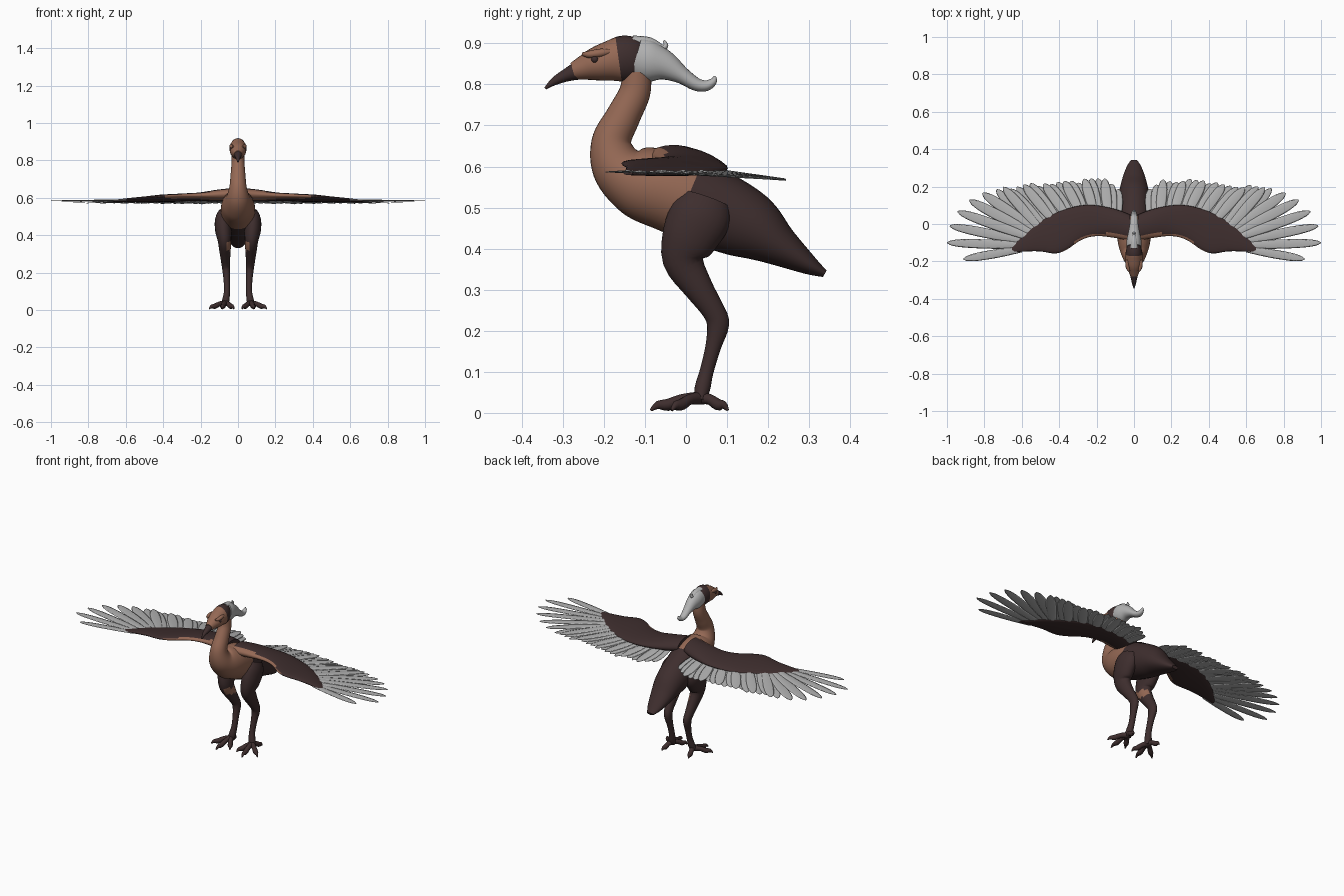
import bpy, bmesh, math, random
from mathutils import Vector

random.seed(4)
if "Cube" in bpy.data.objects:
    bpy.data.objects.remove(bpy.data.objects["Cube"], do_unlink=True)


def material(name, rgb):
    m = bpy.data.materials.new(name)
    m.use_nodes = True
    colour = (*rgb, 1)
    m.diffuse_color = colour
    bsdf = m.node_tree.nodes["Principled BSDF"]
    bsdf.inputs["Base Color"].default_value = colour
    bsdf.inputs["Roughness"].default_value = 0.8
    return m


skin = material("brown skin", (0.30, 0.14, 0.09))
dark = material("dark plumage", (0.048, 0.027, 0.027))
grey = material("pale grey feather", (0.45, 0.45, 0.45))

X, Y, Z = Vector((1, 0, 0)), Vector((0, 1, 0)), Vector((0, 0, 1))


def smooth_path(stations, steps):
    """Catmull-Rom through stations of (x, y, z, radius a, radius b)."""
    s = [stations[0], *stations, stations[-1]]
    out = []
    for i in range(1, len(s) - 2):
        for k in range(steps):
            t = k / steps
            out.append([0.5 * (2 * b + (c - a) * t + (2 * a - 5 * b + 4 * c - d) * t * t
                               + (3 * b - a - 3 * c + d) * t ** 3)
                        for a, b, c, d in zip(*s[i - 1:i + 3])])
    return out + [list(stations[-1])]


def loft(name, paths, mats, ref=X, sides=20, steps=4, square=True, rule=None):
    """Skin elliptical rings along each path; radius a lies along ref."""
    bm = bmesh.new()
    for stations in paths:
        path = smooth_path(stations, steps)
        pts = [Vector(p[:3]) for p in path]
        rings = []
        for i, p in enumerate(path):
            t = (pts[min(i + 1, len(pts) - 1)] - pts[max(i - 1, 0)]).normalized()
            side = (ref - t * ref.dot(t)).normalized() if square else ref
            up = t.cross(side).normalized()
            ra, rb = max(p[3], 0.001), max(p[4], 0.001)
            angles = [math.tau * k / sides for k in range(sides)]
            rings.append([bm.verts.new(pts[i] + side * ra * math.cos(a) + up * rb * math.sin(a))
                          for a in angles])
        for r, q in zip(rings, rings[1:]):
            for k in range(sides):
                j = (k + 1) % sides
                bm.faces.new((r[k], r[j], q[j], q[k]))
        bm.faces.new(rings[0])
        bm.faces.new(rings[-1])
    bmesh.ops.recalc_face_normals(bm, faces=bm.faces)
    bm.normal_update()
    for f in bm.faces:
        f.smooth = len(f.verts) == 4
        if rule:
            f.material_index = int(rule(f.calc_center_median(), f.normal))
    mesh = bpy.data.meshes.new(name)
    bm.to_mesh(mesh)
    bm.free()
    for m in mats:
        mesh.materials.append(m)
    obj = bpy.data.objects.new(name, mesh)
    bpy.context.collection.objects.link(obj)
    return obj


def mid(rows):
    """Put (y, z, a, b) rows on the centre plane."""
    return [(0, *r) for r in rows]


# Neck, breast, back and tail
loft("body", [mid([
    (-.12, .83, .034, .035), (-.125, .78, .035, .038), (-.154, .72, .040, .042),
    (-.181, .66, .046, .049), (-.165, .60, .064, .066), (-.11, .563, .084, .09),
    (-.035, .54, .092, .1), (.06, .50, .09, .097), (.155, .455, .082, .083),
    (.23, .405, .066, .05), (.30, .36, .042, .024), (.338, .339, .02, .009)])],
    [skin, dark], sides=28, steps=7,
    rule=lambda c, n: c.y - 0.4 * (c.z - 0.5) > 0)

# Head, beak and swept crest
loft("head", [mid([
    (-.095, .855, .01, .02), (-.115, .858, .034, .048), (-.15, .862, .044, .057),
    (-.185, .857, .045, .049), (-.22, .849, .042, .041), (-.25, .84, .031, .03),
    (-.275, .832, .021, .021)])], [skin, dark], sides=24, steps=5,
    rule=lambda c, n: c.y > -.165 - 0.2 * (c.z - .86))
loft("beak", [mid([
    (-.262, .834, .022, .023), (-.29, .823, .017, .016),
    (-.32, .808, .010, .010), (-.343, .79, .003, .003)])], [dark])
loft("crest", [mid([
    (-.122, .865, .040, .052), (-.09, .856, .040, .052), (-.05, .845, .032, .036),
    (-.01, .822, .024, .021), (.025, .80, .02, .016), (.05, .797, .016, .013),
    (.067, .808, .01, .009), (.07, .82, .003, .003)])], [grey])
loft("crest_curl", [mid([
    (-.13, .905, .02, .014), (-.09, .902, .016, .013), (-.06, .889, .01, .009),
    (-.049, .895, .008, .006), (-.054, .907, .003, .003)])], [grey], sides=12)


def lerp_table(table, x):
    """Read y at x from a list of (x, y) points."""
    for (x0, y0), (x1, y1) in zip(table, table[1:]):
        if x <= x1:
            return y0 + (y1 - y0) * (x - x0) / (x1 - x0)
    return table[-1][1]


# Wing arm rows: x, leading y, trailing y, height, half thickness
ARM = [(.02, -.09, .05, .618, .034), (.10, -.075, .08, .612, .032), (.2, -.065, .1, .606, .022),
       (.28, -.085, .1, .603, .019), (.36, -.138, .082, .599, .018), (.42, -.158, .06, .597, .016),
       (.5, -.147, .015, .592, .013), (.58, -.147, -.045, .588, .010), (.665, -.153, -.13, .584, .005)]
TRAIL = [(r[0], r[2]) for r in ARM]
FRINGE = [(.08, .19), (.15, .24), (.3, .23), (.45, .22), (.6, .2), (.74, .182)]
PRIMARY_TIPS = [(.81, .165), (.88, .127), (.943, .067), (.985, -.01), (.999, -.10), (.912, -.188)]


def feather(s, root, tip, width, lift):
    """Flat blade with a rounded tip, from root (x, y) to tip (x, y)."""
    zr, zt = .596 - .016 * root[0] + lift, .585 - .07 * max(tip[1], 0) + lift
    rows = []
    for f, w in ((0, .7), (.4, 1), (.75, .95), (.93, .62), (1, .12)):
        x, y = (root[k] + (tip[k] - root[k]) * f for k in (0, 1))
        rows.append((s * x, y, zr + (zt - zr) * f, .0035 * (1.1 - .7 * f), width * w))
    return rows


for s, label in ((1, "left"), (-1, "right")):
    # Wing arm with bare skin along the inner leading edge
    loft(f"{label}_wing", [[(s * x, (a + b) / 2, z, (b - a) / 2, t) for x, a, b, z, t in ARM]],
         [dark, skin], ref=Vector((0, 1, -.1)).normalized(), sides=24, square=False,
         rule=lambda c, n: n.y < -.3 and abs(c.x) < .39)

    # Trailing fringe feathers
    blades = []
    count = 19
    for i in range(count):
        f = i / (count - 1)
        rx, tx = .09 + .43 * f, .085 + .65 * f
        root = (rx, lerp_table(TRAIL, rx) - .05)
        tip = (tx, lerp_table(FRINGE, tx) + random.uniform(-.012, .012))
        blades.append(feather(s, root, tip, .027, .0015 * (i % 3 - 1)))
    loft(f"{label}_secondary_feathers", blades, [grey], ref=Z, sides=8, steps=3)

    # Long spread finger feathers
    blades = []
    for i, tip in enumerate(PRIMARY_TIPS):
        f = i / (len(PRIMARY_TIPS) - 1)
        root = (.53 + .07 * f, -.03 - .105 * f)
        blades.append(feather(s, root, tip, .029 - .006 * f, .0015 * (i % 3 - 1)))
    loft(f"{label}_primary_feathers", blades, [grey], ref=Z, sides=8, steps=3)

    # Leg with a bare patch inside the knee
    leg = [(.07, .05, .52, .035, .06), (.078, .035, .48, .045, .075), (.078, .008, .425, .044, .068),
           (.072, -.006, .37, .036, .05), (.069, .03, .305, .029, .036), (.066, .066, .25, .023, .028),
           (.063, .078, .215, .021, .027), (.06, .066, .16, .017, .019), (.059, .05, .10, .016, .017),
           (.064, .04, .06, .019, .019), (.07, .034, .03, .02, .014)]
    loft(f"{label}_leg", [[(s * r[0], *r[1:]) for r in leg]], [dark, skin],
         rule=lambda c, n: .315 < c.z < .36 and n.x * s < -.45)

    # Three front toes and a hind toe, each ending in a claw
    toes = []
    for tx, ty in ((.022, -.045), (.085, -.086), (.153, -.035), (.088, .102)):
        toes.append([(s * (.07 + (tx - .07) * f), .033 + (ty - .033) * f, z, a, b)
                     for f, z, a, b in ((0, .036, .016, .016), (.35, .033, .013, .013),
                                        (.65, .020, .014, .014), (.85, .019, .010, .009),
                                        (1, .006, .003, .003))])
    loft(f"{label}_toes", toes, [dark], ref=Z, sides=12, steps=3)

    # Brow ridge and eye
    loft(f"{label}_brow", [[(s * .026, -.252, .874, .004, .004), (s * .033, -.235, .873, .010, .009),
                            (s * .036, -.205, .877, .010, .010), (s * .034, -.18, .88, .004, .004)]],
         [skin], sides=12)
    bpy.ops.mesh.primitive_uv_sphere_add(segments=12, ring_count=8, radius=.009,
                                         location=(s * .037, -.222, .861))
    eye = bpy.context.object
    eye.name = f"{label}_eye"
    eye.data.materials.append(dark)
    bpy.ops.object.shade_smooth_by_angle()
